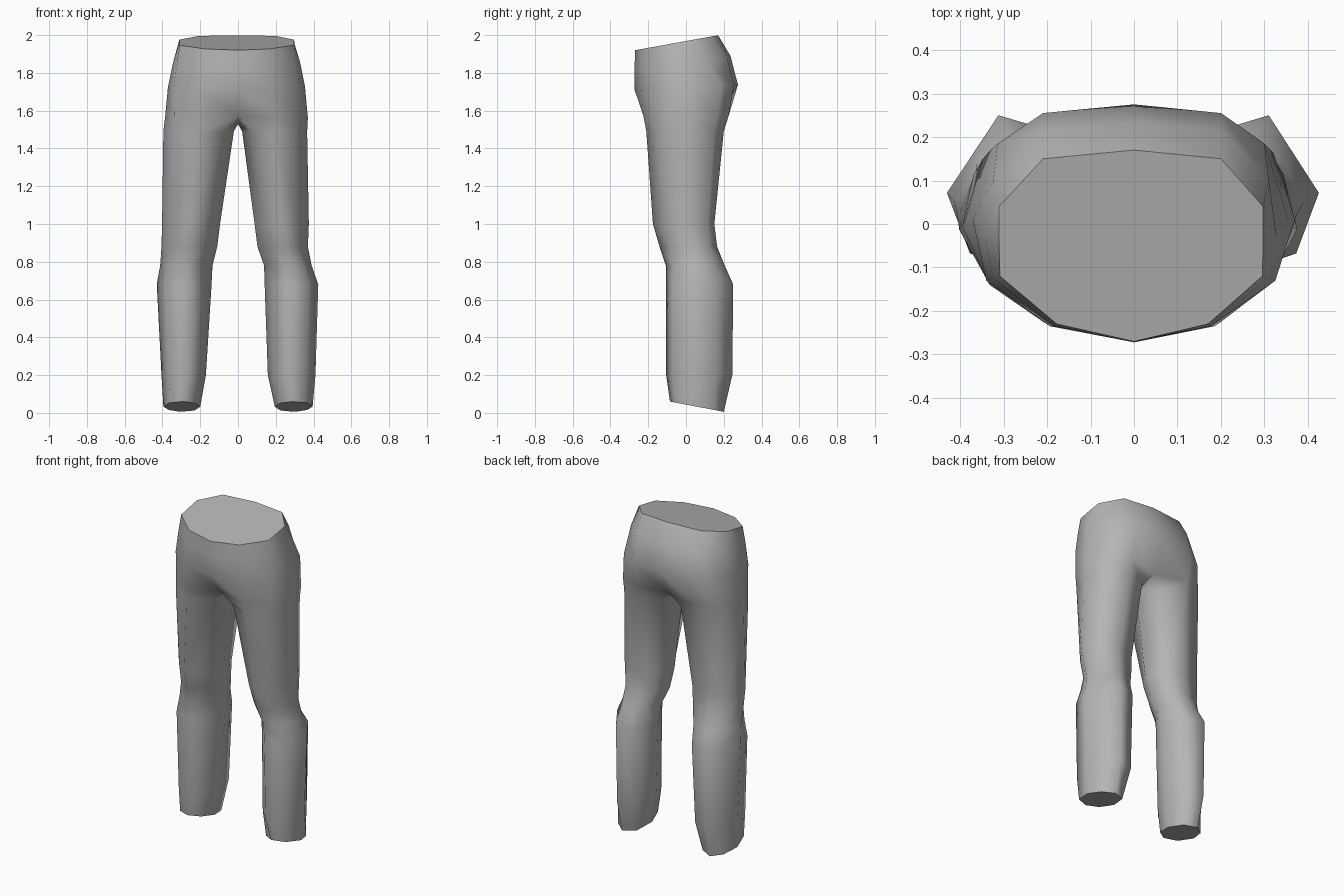
import bpy, bmesh, math

if "Cube" in bpy.data.objects:
    bpy.data.objects.remove(bpy.data.objects["Cube"])

mat = bpy.data.materials.new("grey_cloth")
mat.diffuse_color = (0.46, 0.46, 0.46, 1)
mat.use_nodes = True
mat.node_tree.nodes["Principled BSDF"].inputs["Base Color"].default_value = mat.diffuse_color

bm = bmesh.new()

# Hip rings: right half from front centre to back centre (x, y, z)
def tilt(y):
    return 1.92 + (y + 0.27) * 0.18

waist = [(x, y, tilt(y)) for x, y in [(0, -.27), (.17, -.23), (.295, -.12), (.297, -.04),
                                      (.297, .04), (.2, .15), (0, .17)]]
upper = [(x, y, 1.83 + (y + .27) * .12) for x, y in [(0, -.272), (.175, -.235), (.31, -.125), (.328, -.03),
                                                     (.31, .1), (.2, .215), (0, .235)]]
seat = [(x, y, 1.71 + (y + .27) * .05) for x, y in [(0, -.272), (.185, -.235), (.325, -.13), (.355, .01),
                                                    (.3, .185), (.2, .255), (0, .275)]]
fork = [(0, -.17, 1.57), (.2, -.225, 1.57), (.323, -.13, 1.56), (.37, .01, 1.56),
        (.32, .165, 1.56), (.2, .225, 1.57), (0, .17, 1.56)]


def hip_ring(half):
    right = [bm.verts.new(p) for p in half]
    left = [bm.verts.new((-x * 1.045, y, z)) for x, y, z in half[1:-1]]
    return right + left[::-1]


def bridge(a, b):
    n = len(a)
    for i in range(n):
        f = bm.faces.new((a[i], a[(i + 1) % n], b[(i + 1) % n], b[i]))
        f.smooth = True


rings = [hip_ring(h) for h in (waist, upper, seat, fork)]
for a, b in zip(rings, rings[1:]):
    bridge(a, b)
bm.faces.new(rings[0])
crotch = bm.verts.new((0, 0, 1.53))

# Leg rings: z, front y, back y, right inner/outer x, left inner/outer x, skew, slope,
# then corner fullness: inner front, outer front, outer back, inner back
rows = [
    (1.49, -.21, .2, .022, .366, .022, .395, 0, 0, .7, .66, .75, .75),
    (1.00, -.175, .15, .088, .375, .095, .402, 0, 0, .57, .56, .78, .8),
    (.88, -.14, .165, .103, .37, .11, .405, .03, 0, .55, .58, .7, .8),
    (.78, -.107, .205, .138, .39, .135, .412, .08, 0, .55, .7, .58, .8),
    (.68, -.107, .25, .141, .425, .14, .43, .15, 0, .57, .78, .5, .8),
    (.20, -.105, .245, .158, .41, .17, .405, .12, 0, .6, .78, .52, .8),
    (.033, -.085, .2, .195, .395, .2, .395, .05, -.19, .68, .75, .65, .75),
]

for side in (1, -1):
    # top of the leg: half the hip ring closed by the crotch point
    top = rings[3][:7] if side == 1 else [rings[3][0]] + rings[3][:5:-1]
    prev = top + [crotch]
    for z, y0, y1, ri, ro, li, lo, skew, slope, a, b, c, d in rows:
        i, o = (ri, ro) if side == 1 else (li, lo)
        cx, cy, rx, ry = (i + o) / 2, (y0 + y1) / 2, (o - i) / 2, (y1 - y0) / 2
        octagon = [(-a, -a), (0, -1), (b, -b), (1, 0), (c, c), (0, 1), (-d, d), (-1, 0)]
        cur = [bm.verts.new((side * (cx + u * rx + skew * v * ry), cy + v * ry, z + slope * v * ry))
               for u, v in octagon]
        bridge(prev, cur)
        prev = cur
    bm.faces.new(prev)

bmesh.ops.recalc_face_normals(bm, faces=bm.faces)
mesh = bpy.data.meshes.new("trousers")
bm.to_mesh(mesh)
bm.free()
mesh.materials.append(mat)
obj = bpy.data.objects.new("trousers", mesh)
bpy.context.collection.objects.link(obj)
